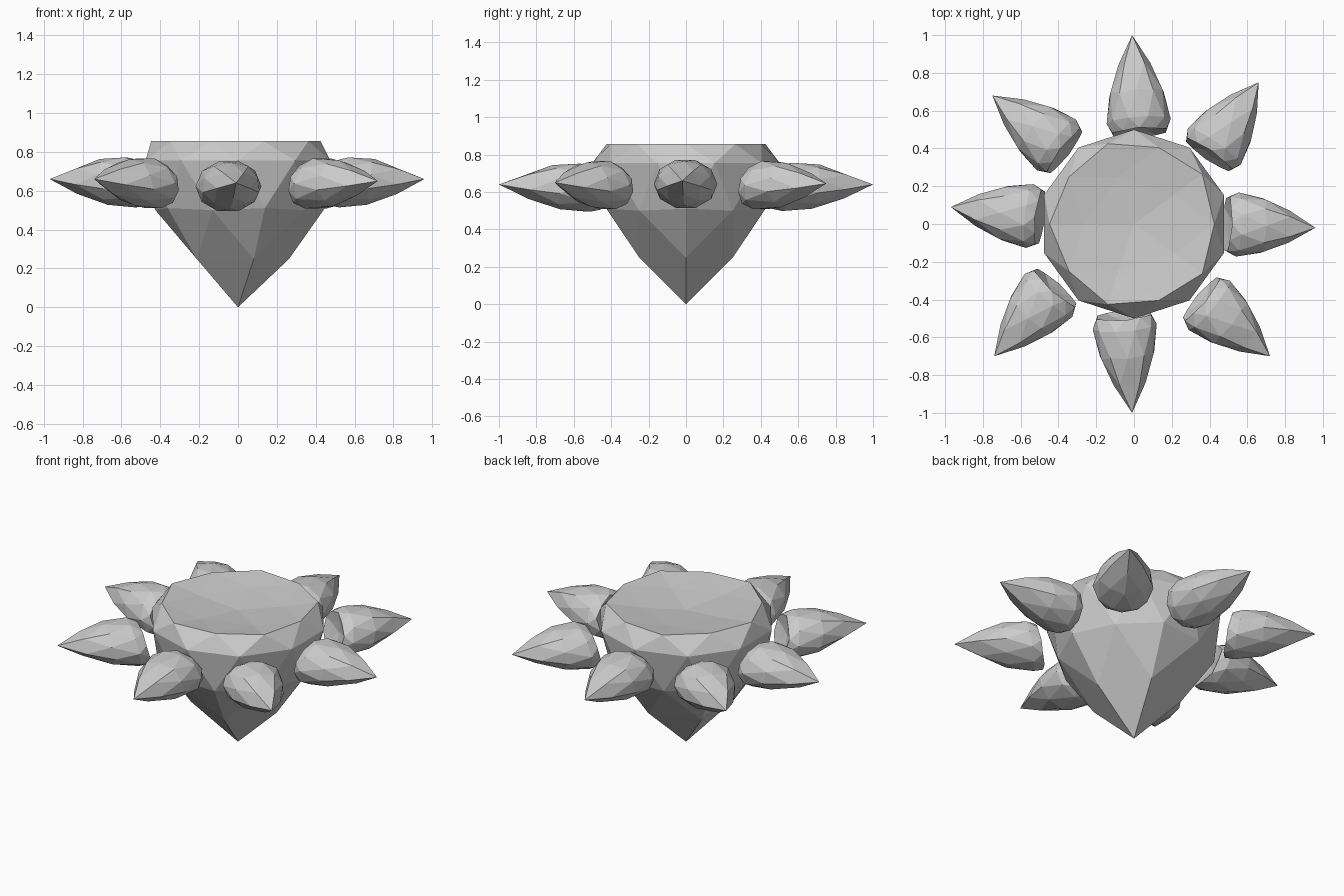
import bpy, bmesh, math
from mathutils import Vector

if "Cube" in bpy.data.objects:
    bpy.data.objects.remove(bpy.data.objects["Cube"])


def level_value(z, levels):
    # piecewise lookup of a height level on the faceted ball
    for (z0, a), (z1, b) in zip(levels, levels[1:]):
        if z <= z1 + 1e-4:
            return a + (b - a) * (z - z0) / (z1 - z0)
    return levels[-1][1]


def faceted(name, shape):
    # low-poly ball whose vertices are moved by a shaping function
    bm = bmesh.new()
    bmesh.ops.create_icosphere(bm, subdivisions=2, radius=1)
    for v in bm.verts:
        v.co = shape(v.co.copy())
    bmesh.ops.recalc_face_normals(bm, faces=bm.faces)
    mesh = bpy.data.meshes.new(name)
    bm.to_mesh(mesh)
    bm.free()
    obj = bpy.data.objects.new(name, mesh)
    bpy.context.collection.objects.link(obj)
    return obj


# Central gem: slightly dished table, girdle, pointed underside
GEM = [(-1, 0), (-0.85, 0.25), (-0.526, 0.5), (-0.447, 0.51),
       (0, 0.755), (0.447, 0.855), (0.526, 0.855), (0.85, 0.83), (1, 0.81)]
faceted("central_gem",
        lambda c: Vector((-c.x * 0.5, -c.y * 0.5, level_value(c.z, GEM))))

# Spikes: the same cut laid on its side, with a dished base towards the gem
SPIKE = [(-1, 1), (-0.85, 0.71), (-0.526, 0.43), (-0.447, 0.41),
         (0, 0.13), (0.447, 0.02), (0.526, 0.01), (0.85, 0.05), (1, 0.08)]


def spike(name, base, tip, z_mid, z_tip):
    b, t = Vector((*base, 0)), Vector((*tip, 0))
    axis = t - b
    side = Vector((-axis.y, axis.x, 0)).normalized()

    def shape(c):
        f = level_value(c.z, SPIKE)
        p = b + axis * f + side * (c.y * 0.17)
        # upper part of the base leans outwards
        p += axis.normalized() * (0.03 * c.x * (1 - f))
        p.z = z_mid + (z_tip - z_mid) * f + c.x * 0.135
        return p
    faceted(name, shape)


SPIKES = [
    ("east", (0.485, 0.0), (0.96, -0.02), 0.64, 0.66),
    ("north_east", (0.39, 0.36), (0.66, 0.75), 0.635, 0.645),
    ("north", (0.03, 0.475), (-0.01, 1.0), 0.625, 0.64),
    ("north_west", (-0.36, 0.38), (-0.75, 0.68), 0.635, 0.65),
    ("west", (-0.49, 0.035), (-0.97, 0.09), 0.64, 0.66),
    ("south_west", (-0.41, -0.33), (-0.74, -0.70), 0.635, 0.66),
    ("south", (-0.055, -0.475), (-0.01, -1.0), 0.62, 0.64),
    ("south_east", (0.35, -0.39), (0.72, -0.70), 0.635, 0.65),
]
for label, base, tip, zm, zt in SPIKES:
    spike("spike_" + label, base, tip, zm, zt)
